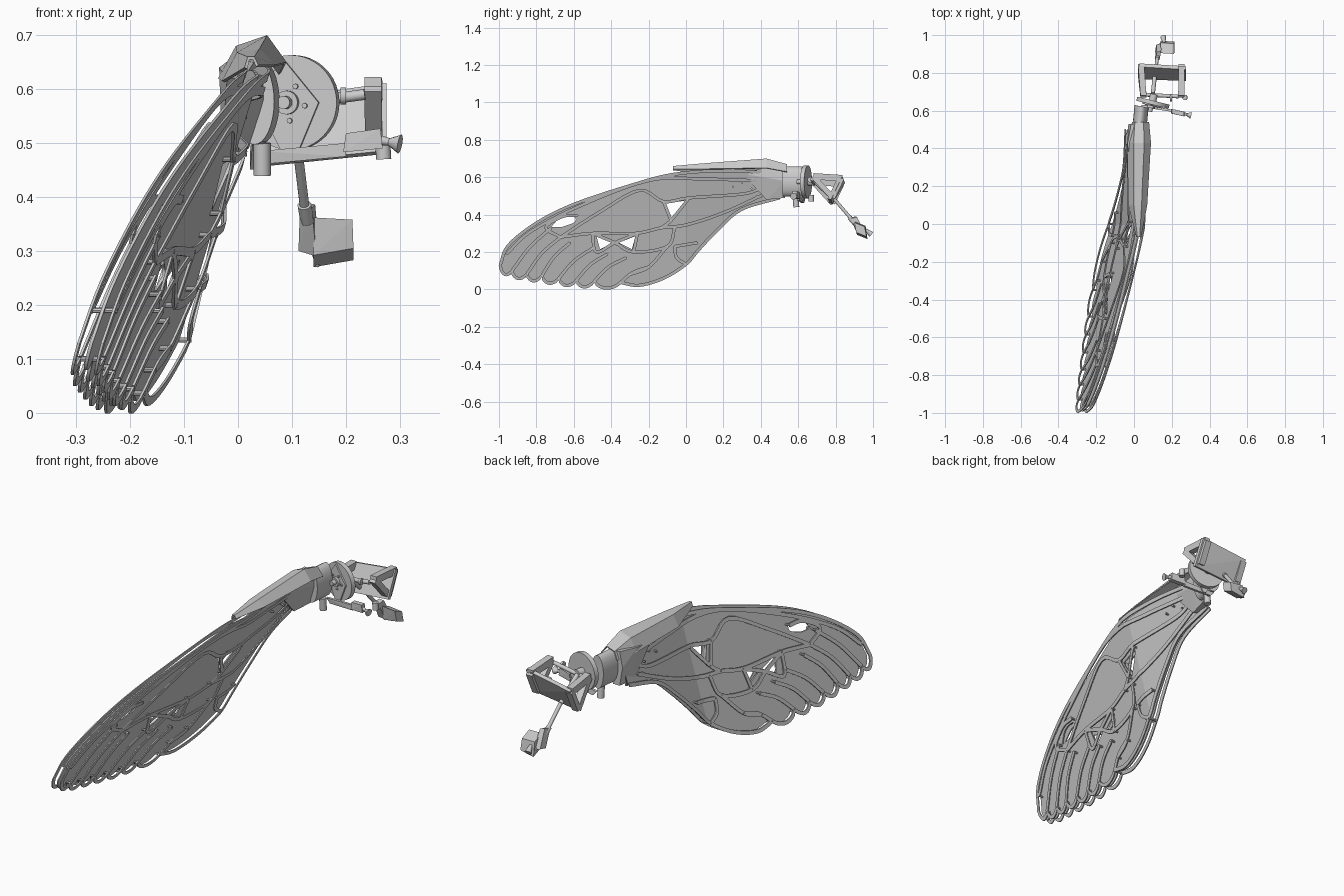
import bpy, bmesh, math
from mathutils import Vector as V

if "Cube" in bpy.data.objects:
    bpy.data.objects.remove(bpy.data.objects["Cube"])


def link(name, me, smooth=False):
    ob = bpy.data.objects.new(name, me)
    bpy.context.collection.objects.link(ob)
    if smooth:
        bpy.context.view_layer.objects.active = ob
        ob.select_set(True)
        bpy.ops.object.shade_smooth_by_angle(angle=math.radians(35))
        ob.select_set(False)
    return ob


def finish(name, bm, smooth=False):
    bmesh.ops.recalc_face_normals(bm, faces=bm.faces)
    me = bpy.data.meshes.new(name)
    bm.to_mesh(me)
    bm.free()
    return link(name, me, smooth)


def hull(name, pts, smooth=False):
    bm = bmesh.new()
    for p in pts:
        bm.verts.new(p)
    bmesh.ops.convex_hull(bm, input=bm.verts)
    return finish(name, bm, smooth)


def prism(name, pts, d):
    return hull(name, [V(p) for p in pts] + [V(p) + V(d) for p in pts])


def rods(name, items, n=12):
    """items: (start, end, radius1, radius2)"""
    bm = bmesh.new()
    for a, b, r1, r2 in items:
        a, b = V(a), V(b)
        m = (b - a).to_track_quat('Z', 'Y').to_matrix().to_4x4()
        m.translation = (a + b) / 2
        bmesh.ops.create_cone(bm, cap_ends=True, segments=n, radius1=r1, radius2=r2,
                              depth=(b - a).length, matrix=m)
    return finish(name, bm, True)


def smooth(pts, k=5):
    """Catmull-Rom through 2D points"""
    P = [V(p) for p in pts]
    P = [2 * P[0] - P[1]] + P + [2 * P[-1] - P[-2]]
    out = []
    for a, b, c, d in zip(P, P[1:], P[2:], P[3:]):
        for i in range(k):
            t = i / k
            out.append(.5 * (2 * b + (c - a) * t + (2 * a - 5 * b + 4 * c - d) * t * t
                             + (3 * b - a - 3 * c + d) * t ** 3))
    return out + [P[-2]]


# wing surface: slanted, bent near the root; side frames sit a little off it
def wing(p, side=0):
    y, z = p[0], p[1]
    gap = .01 + .012 * min(1, max(0, (.5 - y) / .5))
    return V((-.152 + (.16 * y if y < 0 else -.06 * y) + .3 * z + side * gap, y, z))


def ribbon(bm, pts, side, closed=False, w=.0085, t=.0025):
    """flat strip with a box section following a path on the wing"""
    P = [V(p[:2]) for p in pts]
    n, rings = len(P), []
    for i, p in enumerate(P):
        a = P[i - 1] if i or closed else p
        b = P[(i + 1) % n] if i < n - 1 or closed else p
        d = (b - a).normalized()
        m = V((-d.y, d.x)) * w
        rings.append([bm.verts.new(wing(p + m * j, side) + V((t * k, 0, 0)))
                      for j, k in ((-1, -1), (1, -1), (1, 1), (-1, 1))])
    for i in range(n if closed else n - 1):
        r, s = rings[i], rings[(i + 1) % n]
        for j in range(4):
            bm.faces.new((r[j], r[(j + 1) % 4], s[(j + 1) % 4], s[j]))
    if not closed:
        bm.faces.new(rings[0])
        bm.faces.new(rings[-1])


# wing outline: leading edge, scalloped tip, trailing edge
lead = smooth([(.5, .62), (.2, .635), (-.07, .615), (-.3, .555), (-.6, .455), (-.8, .355), (-.95, .235), (-.993, .13)])
cusps = [(-.993, .13), (-.93, .1), (-.85, .085), (-.77, .075), (-.68, .06), (-.585, .05), (-.49, .045), (-.35, .037)]
lobes = []
for a, b in zip(cusps, cusps[1:]):
    for i in range(8):
        lobes.append(V(a).lerp(V(b), i / 8) + V((-.008, -.034)) * math.sin(math.pi * i / 8) ** .7)
trail = smooth([(-.35, .037), (-.25, .022), (-.12, .06), (0, .135), (.07, .215), (.18, .33), (.3, .43), (.5, .49)])
outline = lead[:-1] + lobes + trail

# membrane sheet with cut-outs
slit = smooth([(-.72, .335), (-.67, .385), (-.6, .39), (-.595, .36), (-.66, .335)], 3)
holes = [slit, [(-.11, .46), (0, .475), (-.02, .44), (-.075, .375)],
         [(-.48, .29), (-.38, .255), (-.46, .215)], [(-.27, .285), (-.36, .25), (-.29, .215)]]
cu = bpy.data.curves.new("membrane", 'CURVE')
cu.dimensions, cu.fill_mode, cu.extrude = '2D', 'BOTH', .003
for h in [outline] + holes:
    s = cu.splines.new('POLY')
    s.points.add(len(h) - 1)
    for q, p in zip(s.points, h):
        q.co = (p[0], p[1], 0, 1)
    s.use_cyclic_u = True
tmp = bpy.data.objects.new("tmp", cu)
bpy.context.collection.objects.link(tmp)
me = bpy.data.meshes.new_from_object(tmp.evaluated_get(bpy.context.evaluated_depsgraph_get()))
bpy.data.objects.remove(tmp)
bm = bmesh.new()
bm.from_mesh(me)
# split along the root bend so the sheet can fold there
bmesh.ops.bisect_plane(bm, geom=bm.verts[:] + bm.edges[:] + bm.faces[:], plane_co=(0, 0, 0), plane_no=(1, 0, 0))
for v in bm.verts:
    v.co = wing((v.co.x, v.co.y)) + V((v.co.z, 0, 0))
finish("wing_membrane", bm)

# vein layout shared by both side frames
veins = [
    [(.42, .58), (.1, .59), (-.19, .585), (-.56, .45), (-.83, .31), (-.96, .19)],
    [(.4, .54), (.3, .51), (.02, .49), (-.12, .47), (-.25, .53), (-.46, .415), (-.67, .28)],
    [(.42, .51), (.2, .41), (0, .345), (-.13, .33), (-.27, .3), (-.5, .3), (-.67, .28)],
    [(-.13, .33), (-.08, .37), (.01, .48)], [(-.08, .37), (-.12, .47)],
    [(-.67, .28), (-.75, .33), (-.66, .39), (-.58, .395)],
    [(-.5, .3), (-.38, .25), (-.28, .2), (-.1, .23), (-.06, .33)],
    [(-.5, .3), (-.48, .2), (-.38, .25), (-.26, .3)], [(-.28, .2), (-.26, .3)],
    [(-.06, .23), (-.05, .17), (0, .135)], [(-.06, .23), (.06, .25)],
    [(-.1, .23), (-.2, .12), (-.3, .08)],
]
tops = [(-.72, .33), (-.67, .28), (-.62, .25), (-.5, .22), (-.42, .19), (-.32, .17), (-.2, .12)]
for a, b in zip(cusps[1:], tops):
    veins.append([a, V(a).lerp(V(b), .5) + V((-.01, .012)), b])
for side, name in ((-1, "outer_vein_frame"), (1, "inner_vein_frame")):
    bm = bmesh.new()
    ribbon(bm, outline, side)
    for v in veins:
        ribbon(bm, smooth(v), side)
    finish(name, bm)

# spacer pins through membrane and frames, plus root rivets
pins = [p for v in veins for p in (v[0], v[-1])] + [(.3, .57), (.35, .54), (.25, .55), (.36, .59), (.38, .5)]
rods("frame_pins", [(wing(p, -1.15), wing(p, 1.15), .005, .005) for p in pins], 8)

# folded hood over the leading edge root
secs = [(-.07, (.012, .64), (.018, .66), (.03, .66), (.038, .645)),
        (.1, (-.03, .615), (-.002, .668), (.04, .675), (.07, .645)),
        (.43, (-.037, .62), (-.004, .68), (.054, .7), (.09, .65)),
        (.54, (-.01, .615), (.005, .655), (.05, .67), (.08, .63))]
bm = bmesh.new()
rows = [[bm.verts.new((x, s[0], z)) for x, z in s[1:]] for s in secs]
for a, b in zip(rows, rows[1:]):
    for i in range(3):
        bm.faces.new((a[i], a[i + 1], b[i + 1], b[i]))
hood = finish("root_hood", bm)
hood.modifiers.new("thick", 'SOLIDIFY').thickness = .006

# tapered root socket and oval neck
hull("root_socket", [(-.02, .3, .62), (.01, .3, .62), (-.03, .43, .49), (.0, .43, .48),
                     (-.035, .42, .64), (.03, .42, .65), (-.015, .53, .655), (.045, .53, .655),
                     (-.03, .53, .58), (.05, .53, .58), (-.015, .53, .49), (.02, .53, .49)])


def oval(cx, cy, rx, rz):
    cs = [(math.cos(t * math.pi / 16), math.sin(t * math.pi / 16)) for t in range(32)]
    return [(cx + rx * c, cy - .2 * rx * c, .577 + rz * s) for c, s in cs]


hull("oval_neck", oval(.03, .52, .037, .08) + oval(.04, .622, .037, .08), True)

# pivot disc, plate, hub and bolts (axis turned slightly about z)
ax = V((.25, 1, 0)).normalized()
sx = V((1, -.25, 0)).normalized()
C = V((.1, .642, .575))
rods("pivot_disc", [(C - ax * .011, C + ax * .011, .088, .088)], 48)
plate = [(-.012, .08), (.055, 0), (.008, -.11), (-.006, -.11), (-.055, -.015), (-.045, .04)]
prism("pivot_plate", [C + sx * x + V((0, 0, z)) - ax * .018 for x, z in plate], ax * .008)
H = C + sx * -.004
rods("pivot_hub", [(H - ax * .03, H, .022, .022), (H - ax * .05, H, .012, .012),
                   (H, H + ax * .045, .02, .02)], 20)
bolts = []
for i in range(5):
    t = math.radians(72 * i - 10)
    b = H + sx * .034 * math.cos(t) + V((0, 0, .034 * math.sin(t)))
    bolts.append((b - ax * .024, b, .005, .005))
rods("hub_bolts", bolts, 8)


# rear stirrup: two triangular side arms, back panel and axle
def beam(name, a, b, w, t):
    a, b = V(a), V(b)
    n = (b - a).cross(V((1, 0, 0))).normalized() * t
    x = V((w, 0, 0))
    return hull(name, [p + i * n + j * x for p in (a, b) for i in (-1, 1) for j in (-1, 1)])


for name, x0, x1, dz in (("left", .05, .038, -.02), ("right", .25, .252, .01)):
    A, B, D = (x0, .68, .595 + dz), (x1, .835, .585 + dz), (x1, .785, .48 + dz)
    beam(name + "_arm_top", A, B, .016, .017)
    beam(name + "_arm_bottom", A, D, .016, .014)
    beam(name + "_arm_back", B, D, .016, .012)
prism("stirrup_back_panel", [(.03, .85, .57), (.275, .835, .605), (.275, .775, .48), (.03, .785, .455)], (0, -.018, .006))
rods("stirrup_axle", [((.05, .685, .565), (.235, .675, .59), .01, .01),
                      ((.19, .665, .587), (.2, .665, .587), .016, .016)], 16)
rods("stirrup_feet", [((.045, .59, .44), (.045, .585, .5), .016, .016),
                      ((.27, .67, .47), (.268, .67, .505), .014, .014)], 12)

# long strut with motor block and nozzle
rods("rear_strut", [((.1, .69, .575), (.112, .8, .475), .011, .011),
                    ((.112, .8, .475), (.125, .89, .37), .009, .009),
                    ((.123, .875, .385), (.128, .9, .355), .013, .013)])
prism("rear_motor_arm", [(.115, .875, .385), (.137, .88, .38), (.112, .915, .3), (.145, .925, .29)], (.006, .035, .006))
hull("rear_motor_block", [(x, y + d, z - d * .4) for x, y, z in
                          ((.14, .905, .362), (.212, .9, .358), (.214, .91, .305), (.14, .915, .292))
                          for d in (0, .055)])
rods("rear_nozzle", [((.147, .945, .305), (.147, .96, .287), .014, .008),
                     ((.147, .955, .29), (.147, .967, .272), .004, .004),
                     ((.16, .96, .32), (.155, .99, .295), .006, .016)])

# short side strut with box and flared nozzle
hull("side_strut", [(x, y + d, z) for x, y, z in ((.06, .625, .462), (.04, .625, .485), (.2, .6, .475), (.2, .6, .5))
                    for d in (-.006, .006)])
hull("side_box", [(x, y + d, z) for x, y, z in ((.195, .597, .483), (.2, .597, .518), (.268, .582, .49), (.264, .582, .527))
                  for d in (-.012, .012)])
rods("side_nozzle", [((.265, .583, .505), (.28, .58, .502), .009, .007),
                     ((.28, .58, .502), (.3, .575, .498), .007, .018)])
